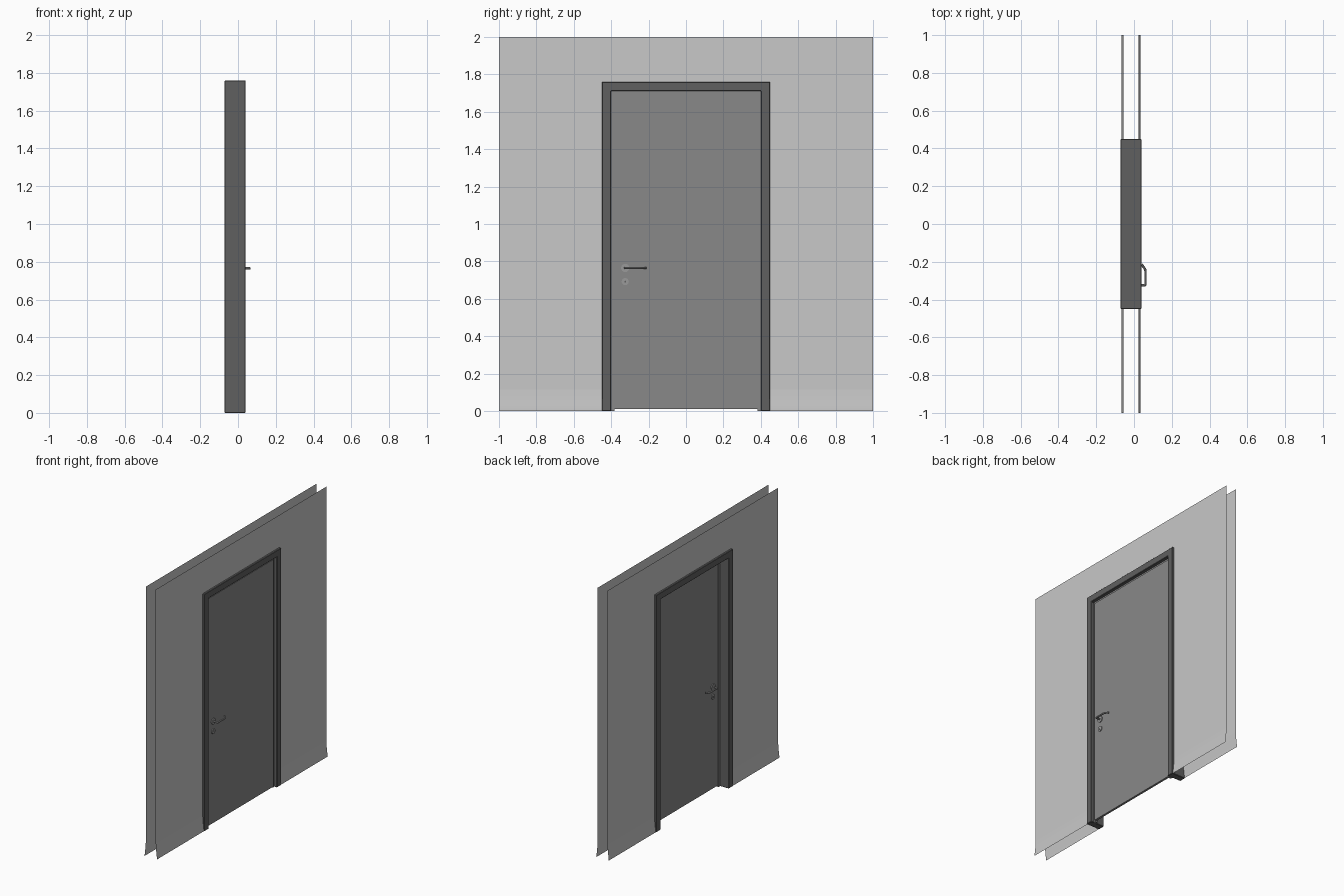
import bpy, bmesh, math
from mathutils import Matrix

cube = bpy.data.objects.get("Cube")
if cube:
    bpy.data.objects.remove(cube, do_unlink=True)


def material(name, v):
    m = bpy.data.materials.new(name)
    m.use_nodes = True
    m.diffuse_color = (v, v, v, 1)
    m.node_tree.nodes["Principled BSDF"].inputs["Base Color"].default_value = (v, v, v, 1)
    return m


WALL = material("light grey wall", 0.58)
DOOR = material("mid grey door", 0.246)
FRAME = material("dark grey frame", 0.115)
METAL = material("grey metal", 0.32)


def finish(name, bm, mat, smooth=False):
    mesh = bpy.data.meshes.new(name)
    bm.to_mesh(mesh)
    bm.free()
    mesh.materials.append(mat)
    for p in mesh.polygons:
        p.use_smooth = smooth
    ob = bpy.data.objects.new(name, mesh)
    bpy.context.collection.objects.link(ob)
    return ob


def sheet(bm, points, side):
    """Add one face, turned to look along +x or -x."""
    f = bm.faces.new([bm.verts.new(p) for p in points])
    f.normal_update()
    if f.normal.x * side < 0:
        f.normal_flip()


def arch(outer, inner, top, inner_top, x, bottom=0.0):
    """Outline of a doorway surround in the plane at x."""
    half = [(outer, bottom), (outer, top), (inner, inner_top), (inner, bottom)]
    a, b, c, d = half
    yz = [a, b, (-b[0], b[1]), (-a[0], a[1]), (-d[0], d[1]), (-c[0], c[1]), c, d]
    return [(x, y, z) for y, z in yz]


def solid_arch(name, outer, inner, top, inner_top, x0, x1, mat, bevel=0):
    bm = bmesh.new()
    f = bm.faces.new([bm.verts.new(p) for p in arch(outer, inner, top, inner_top, x0)])
    r = bmesh.ops.extrude_face_region(bm, geom=[f])
    verts = [g for g in r["geom"] if isinstance(g, bmesh.types.BMVert)]
    bmesh.ops.translate(bm, verts=verts, vec=(x1 - x0, 0, 0))
    bmesh.ops.recalc_face_normals(bm, faces=bm.faces)
    ob = finish(name, bm, mat)
    if bevel:
        mod = ob.modifiers.new("soft edges", "BEVEL")
        mod.width = bevel
        mod.segments = 1
    return ob


def disc(name, x, y, z, radius, depth, mat):
    bm = bmesh.new()
    bmesh.ops.create_cone(bm, cap_ends=True, segments=32, radius1=radius, radius2=radius,
                          depth=depth,
                          matrix=Matrix.Translation((x, y, z)) @ Matrix.Rotation(math.pi / 2, 4, "Y"))
    return finish(name, bm, mat)


# Wall skins with an opening, and flared skirting below them
SKIRT = 0.115
for label, side, wx in (("left", 1, 0.025), ("right", -1, -0.056)):
    bm = bmesh.new()
    sheet(bm, arch(1, 0.44, 2, 1.75, wx, SKIRT), side)
    finish(label + "_wall", bm, WALL)

    bm = bmesh.new()
    profile = [(0, SKIRT), (0.002, 0.08), (0.006, 0.04), (0.01, 0.01), (0.01, 0)]
    for end in (1, -1):
        for (o0, z0), (o1, z1) in zip(profile, profile[1:]):
            sheet(bm, [(wx + side * o0, end, z0), (wx + side * o0, end * 0.44, z0),
                       (wx + side * o1, end * 0.44, z1), (wx + side * o1, end, z1)], side)
    bmesh.ops.remove_doubles(bm, verts=bm.verts, dist=0.0001)
    finish(label + "_skirting", bm, WALL, True)

# Door frame and the narrow stop inside it
solid_arch("door_frame", 0.45, 0.40, 1.76, 1.71, -0.071, 0.04, FRAME, 0.003)
solid_arch("door_stop", 0.402, 0.383, 1.712, 1.693, 0.0, 0.016, DOOR)

# Door leaf
bm = bmesh.new()
bmesh.ops.create_cube(bm, size=1, matrix=Matrix.Translation((0.015, 0, 0.8525))
                      @ Matrix.Diagonal((0.016, 0.77, 1.685, 1)))
finish("door_leaf", bm, DOOR)

# Handles, their round plates and key plates on both faces
HY, HZ = -0.325, 0.765
for label, side, face in (("left", 1, 0.023), ("right", -1, 0.007)):
    disc(label + "_handle_plate", face + side * 0.003, HY, HZ, 0.022, 0.006, METAL)
    disc(label + "_key_plate", face + side * 0.003, HY, 0.692, 0.019, 0.006, METAL)
    disc(label + "_keyhole", face + side * 0.0065, HY, 0.692, 0.005, 0.002, FRAME)

    curve = bpy.data.curves.new(label + "_lever", "CURVE")
    curve.dimensions = "3D"
    curve.bevel_depth = 0.0065
    curve.bevel_resolution = 3
    curve.use_fill_caps = True
    path = [(0, HY), (0.032, HY), (0.036, HY + 0.002), (0.038, HY + 0.006),
            (0.038, -0.25), (0.036, -0.24), (0.018, -0.214)]
    spline = curve.splines.new("POLY")
    spline.points.add(len(path) - 1)
    for pt, (out, y) in zip(spline.points, path):
        pt.co = (face + side * out, y, HZ, 1)
    curve.materials.append(METAL)
    lever = bpy.data.objects.new(label + "_lever", curve)
    bpy.context.collection.objects.link(lever)
    bpy.ops.object.select_all(action="DESELECT")
    lever.select_set(True)
    bpy.context.view_layer.objects.active = lever
    bpy.ops.object.convert(target="MESH")
    bpy.ops.object.shade_smooth_by_angle()
